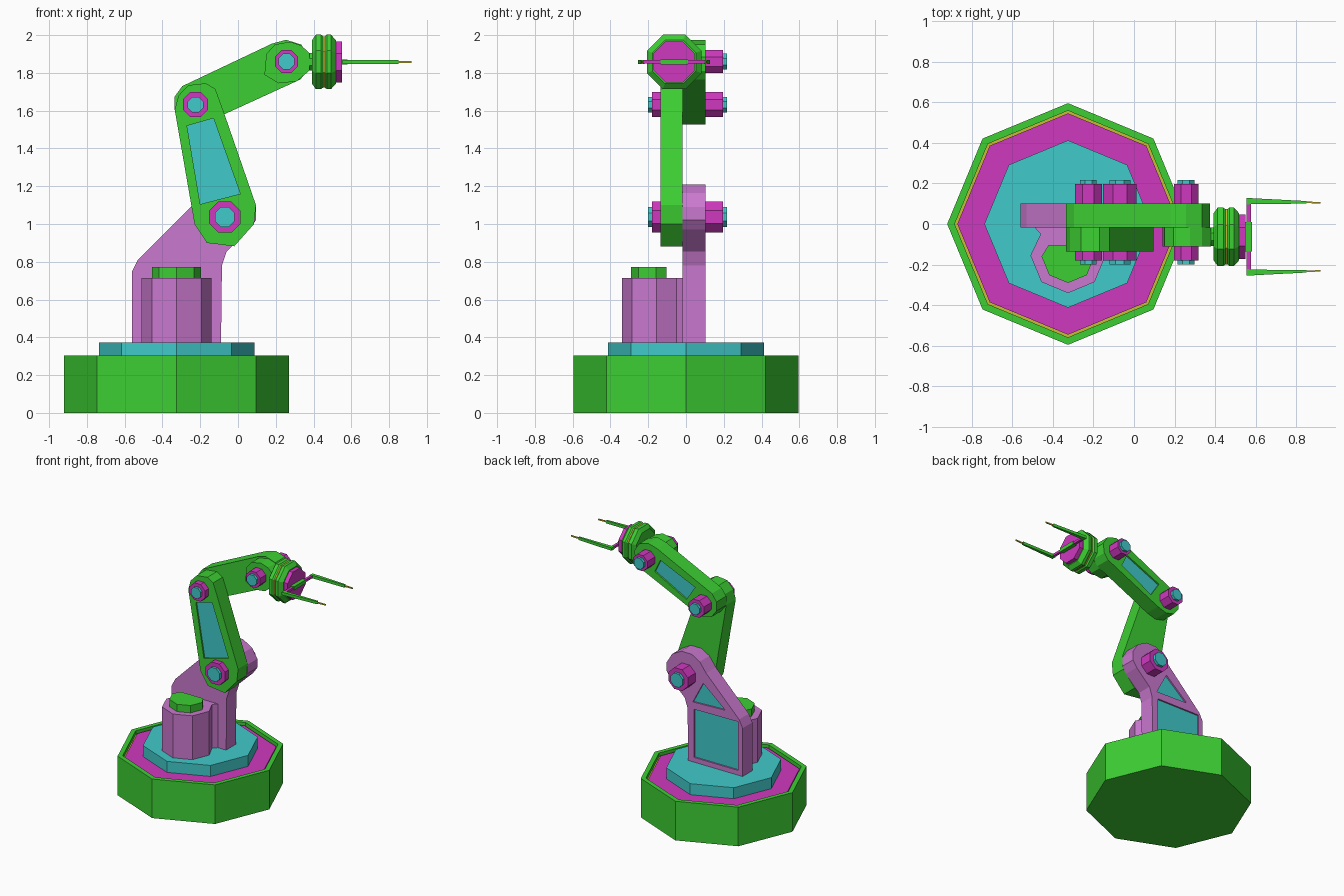
import bpy, bmesh, math
from mathutils import Vector

cube = bpy.data.objects.get("Cube")
if cube:
    bpy.data.objects.remove(cube, do_unlink=True)


def material(name, rgb):
    m = bpy.data.materials.new(name)
    m.use_nodes = True
    m.diffuse_color = (*rgb, 1)
    m.node_tree.nodes["Principled BSDF"].inputs["Base Color"].default_value = (*rgb, 1)
    return m


GREEN = material("green", (0.046, 0.62, 0.033))
CYAN = material("cyan", (0.053, 0.59, 0.59))
MAGENTA = material("magenta", (0.62, 0.04, 0.52))
PINK = material("pink", (0.59, 0.19, 0.62))
YELLOW = material("yellow", (0.58, 0.5, 0.035))


def finish(name, bm, mats):
    bmesh.ops.recalc_face_normals(bm, faces=bm.faces)
    me = bpy.data.meshes.new(name)
    bm.to_mesh(me)
    bm.free()
    for m in mats:
        me.materials.append(m)
    ob = bpy.data.objects.new(name, me)
    bpy.context.scene.collection.objects.link(ob)
    return ob


def place(a, b, h, axis):
    """Map section coordinates a, b and height h to space."""
    return Vector({"x": (h, a, b), "y": (a, h, b), "z": (a, b, h)}[axis])


def prism(name, pts, lo, hi, axis, mat):
    bm = bmesh.new()
    rings = [[bm.verts.new(place(a, b, h, axis)) for a, b in pts] for h in (lo, hi)]
    for r in rings:
        bm.faces.new(r)
    for i in range(len(pts)):
        j = (i + 1) % len(pts)
        bm.faces.new((rings[0][i], rings[0][j], rings[1][j], rings[1][i]))
    return finish(name, bm, [mat])


def octagon(a, b, r, flat=True):
    off = math.pi / 8 if flat else 0
    return [(a + r * math.cos(off + k * math.pi / 4),
             b + r * math.sin(off + k * math.pi / 4)) for k in range(8)]


def turned(name, profile, a, b, axis, mats, bands=None, flat=True):
    """Eight-sided turned part; profile lists (radius, height), bands the slot per step."""
    bm = bmesh.new()
    rings = [[bm.verts.new(place(p, q, h, axis)) for p, q in octagon(a, b, r, flat)]
             for r, h in profile]
    bm.faces.new(rings[0])
    last = bm.faces.new(rings[-1])
    for s in range(len(rings) - 1):
        for i in range(8):
            j = (i + 1) % 8
            f = bm.faces.new((rings[s][i], rings[s][j], rings[s + 1][j], rings[s + 1][i]))
            f.material_index = bands[s] if bands else 0
    last.material_index = bands[-1] if bands else 0
    return finish(name, bm, mats)


def recess(ob, name, pts, face, side, depth=0.015):
    """Sink a panel into the face of a plate that looks along y."""
    cutter = prism("cutter", pts, face - side * depth, face + side * 0.05, "y", CYAN)
    cutter.hide_render = True
    mod = ob.modifiers.new("panel", "BOOLEAN")
    mod.operation = "DIFFERENCE"
    mod.solver = "EXACT"
    mod.object = cutter
    dg = bpy.context.evaluated_depsgraph_get()
    cut = bpy.data.meshes.new_from_object(ob.evaluated_get(dg))
    ob.modifiers.clear()
    ob.data = cut
    bpy.data.objects.remove(cutter, do_unlink=True)
    prism(name, pts, face - side * (depth + 0.003), face - side * (depth - 0.003), "y", CYAN)


# Base drum with trim groove, and turntable
BX = -0.325
turned("base", [(0.595, 0), (0.595, 0.305), (0.558, 0.305), (0.558, 0.275), (0.545, 0.275),
                (0.545, 0.287)], BX, 0, "z", [GREEN, YELLOW, MAGENTA],
       [0, 0, 0, 1, 2, 2], flat=False)
turned("turntable", [(0.412, 0.28), (0.412, 0.373)], BX, 0, "z", [CYAN], flat=False)

# Shoulder bracket with two sunk panels at the back
shoulder = prism("shoulder_bracket", [
    (-0.56, 0.37), (-0.56, 0.75), (-0.53, 0.81), (-0.245, 1.095), (-0.19, 1.17), (-0.12, 1.21),
    (-0.03, 1.21), (0.05, 1.165), (0.095, 1.09), (0.095, 1.02), (0.06, 0.97), (-0.06, 0.855),
    (-0.085, 0.78), (-0.09, 0.37)], -0.018, 0.102, "y", PINK)
recess(shoulder, "shoulder_lower_panel",
       [(-0.52, 0.41), (-0.52, 0.79), (-0.14, 0.785), (-0.14, 0.41)], 0.102, 1)
recess(shoulder, "shoulder_upper_panel", [(-0.41, 0.85), (-0.22, 1.01), (-0.13, 0.84)], 0.102, 1)

# Motor housing and its cap
MY = -0.155
front = sorted((p for p in octagon(BX, MY, 0.185, False) if p[1] < MY + 0.01))
prism("motor_housing", [(-0.495, -0.01), (-0.46, -0.05)] + front
      + [(-0.19, -0.05), (-0.155, -0.01)], 0.37, 0.715, "z", PINK)
cap = sorted((p for p in octagon(BX, MY - 0.005, 0.13, False) if p[1] < MY + 0.01))
prism("motor_cap", [(-0.42, -0.103)] + cap + [(-0.23, -0.103)], 0.7, 0.772, "z", GREEN)

# Upper arm
upper_arm = prism("upper_arm", [
    (-0.335, 1.605), (-0.315, 1.68), (-0.262, 1.735), (-0.17, 1.745), (-0.12, 1.715),
    (-0.085, 1.62), (0.095, 1.1), (0.085, 1.0), (-0.02, 0.882), (-0.165, 0.9), (-0.23, 1.0)],
    -0.135, -0.018, "y", GREEN)
recess(upper_arm, "upper_arm_panel",
       [(-0.27, 1.52), (-0.13, 1.56), (0.012, 1.16), (-0.2, 1.105)], -0.135, -1)

# Forearm
forearm = prism("forearm", [
    (-0.335, 1.605), (-0.335, 1.675), (-0.295, 1.73), (0.18, 1.955), (0.255, 1.975),
    (0.335, 1.95), (0.375, 1.885), (0.365, 1.81), (0.33, 1.765), (-0.14, 1.55),
    (-0.215, 1.527), (-0.29, 1.545)], -0.018, 0.102, "y", GREEN)
recess(forearm, "forearm_panel",
       [(-0.15, 1.74), (0.15, 1.87), (0.198, 1.77), (-0.075, 1.625)], 0.102, 1)

# Wrist block, neck and collar
WY, WZ = -0.063, 1.858
prism("wrist_block", [
    (0.14, 1.79), (0.15, 1.9), (0.195, 1.95), (0.275, 1.965), (0.335, 1.945), (0.378, 1.905),
    (0.378, 1.812), (0.31, 1.755), (0.215, 1.745)], -0.11, -0.018, "y", GREEN)
turned("wrist_neck", [(0.05, 0.3), (0.05, 0.4)], WY, WZ, "x", [GREEN])
turned("wrist_collar", [(0.125, 0.392), (0.156, 0.412), (0.156, 0.44), (0.147, 0.45),
                        (0.147, 0.46), (0.156, 0.47), (0.156, 0.492), (0.125, 0.518)],
       WY, WZ, "x", [GREEN, YELLOW], [0, 0, 0, 1, 0, 0, 0, 0])
turned("wrist_disc", [(0.118, 0.51), (0.118, 0.55)], WY, WZ, "x", [MAGENTA])

# Joint bolts: a hub and a pin on both sides of each joint
for joint, x, z, hub, pin in (("shoulder", -0.07, 1.037, 0.09, 0.056),
                              ("elbow", -0.225, 1.632, 0.072, 0.045),
                              ("wrist", 0.257, 1.86, 0.066, 0.045)):
    for side, start, end in (("front", -0.09, -0.18), ("back", 0.08, 0.197)):
        tip = end + math.copysign(0.02, end)
        turned(f"{joint}_{side}_hub", [(hub, start), (hub, end)], x, z, "y", [MAGENTA])
        turned(f"{joint}_{side}_pin", [(pin, start), (pin, tip)], x, z, "y", [CYAN])

# Gripper: mount, two arms, two fingers with tips
prism("gripper_mount", [(0.545, WY - 0.073), (0.545, WY + 0.073), (0.58, WY + 0.073),
                        (0.58, WY - 0.073)], WZ - 0.014, WZ + 0.014, "z", GREEN)
for side, s in (("left", 1), ("right", -1)):
    def outline(pts):
        return [(x, WY + s * d) for x, d in pts]
    prism(f"gripper_{side}_arm", outline([(0.555, 0.05), (0.555, 0.165), (0.575, 0.165),
                                          (0.575, 0.05)]), WZ - 0.009, WZ + 0.009, "z", MAGENTA)
    prism(f"gripper_{side}_finger", outline([(0.553, 0.158), (0.553, 0.191), (0.58, 0.19),
                                             (0.85, 0.176), (0.85, 0.163), (0.58, 0.162)]),
          WZ - 0.011, WZ + 0.011, "z", GREEN)
    prism(f"gripper_{side}_tip", outline([(0.845, 0.166), (0.845, 0.174), (0.918, 0.171),
                                          (0.918, 0.164)]), WZ - 0.005, WZ + 0.005, "z", YELLOW)
